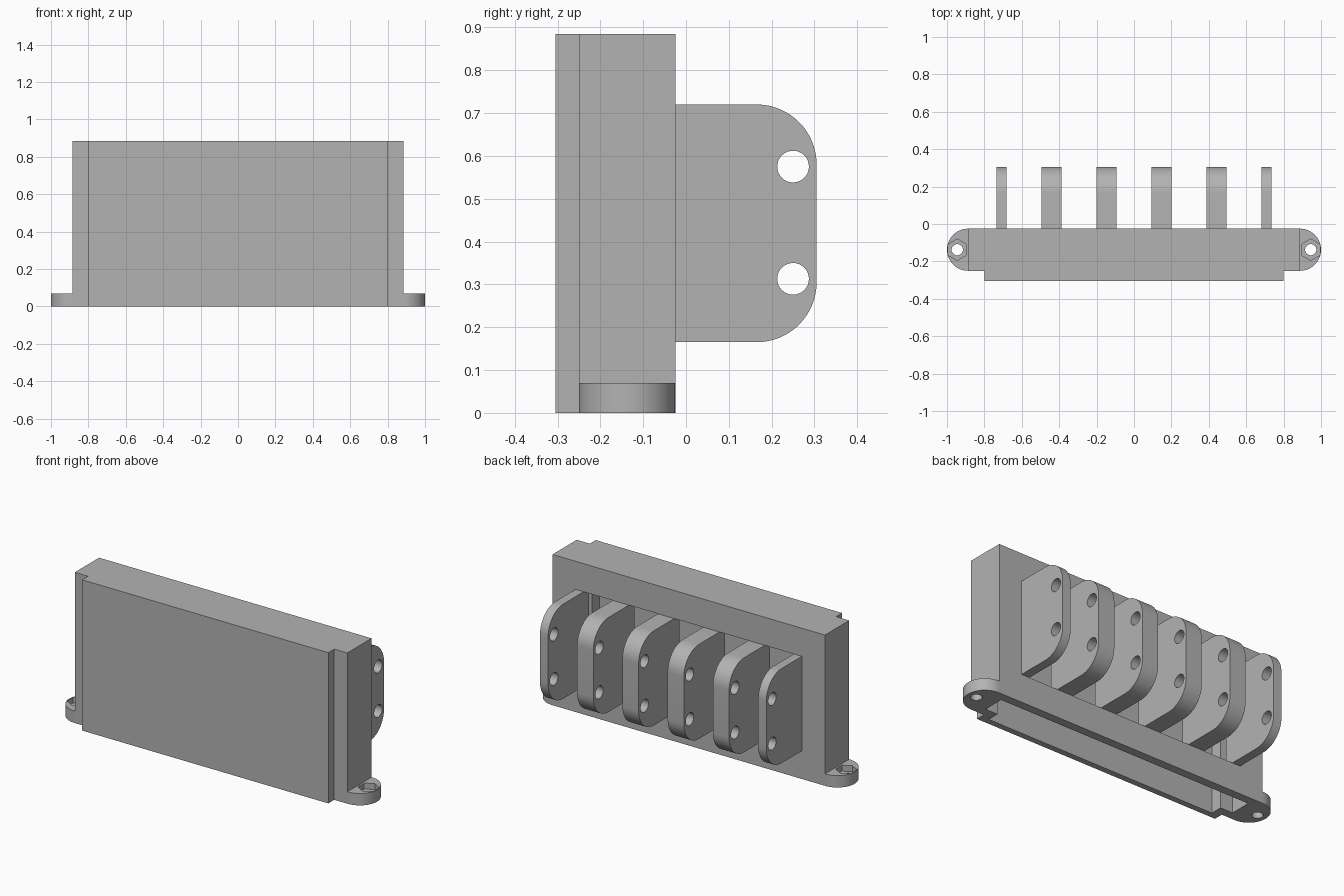
import bpy, bmesh, math
from mathutils import Matrix

if "Cube" in bpy.data.objects:
    bpy.data.objects.remove(bpy.data.objects["Cube"])

grey = bpy.data.materials.new("plain grey")
grey.diffuse_color = (0.45, 0.45, 0.45, 1)
grey.use_nodes = True
grey.node_tree.nodes["Principled BSDF"].inputs["Base Color"].default_value = grey.diffuse_color


def prism(name, pts, lo, hi, axis='Z', helper=False):
    """Extrude a 2D outline along Z (points are x, y) or along X (points are y, z)."""
    place = (lambda p, h: (p[0], p[1], h)) if axis == 'Z' else (lambda p, h: (h, p[0], p[1]))
    bm = bmesh.new()
    face = bm.faces.new([bm.verts.new(place(p, lo)) for p in pts])
    ext = bmesh.ops.extrude_face_region(bm, geom=[face])
    step = (0, 0, hi - lo) if axis == 'Z' else (hi - lo, 0, 0)
    bmesh.ops.translate(bm, vec=step, verts=[g for g in ext['geom'] if isinstance(g, bmesh.types.BMVert)])
    bmesh.ops.recalc_face_normals(bm, faces=bm.faces)
    me = bpy.data.meshes.new(name)
    bm.to_mesh(me)
    bm.free()
    ob = bpy.data.objects.new(name, me)
    bpy.context.collection.objects.link(ob)
    me.materials.append(grey)
    ob.hide_render = helper
    ob.hide_viewport = False
    return ob


def arc(cx, cy, r, a0, a1, n):
    return [(cx + r * math.cos(math.radians(a0 + (a1 - a0) * i / n)),
             cy + r * math.sin(math.radians(a0 + (a1 - a0) * i / n))) for i in range(n + 1)]


def circle(cx, cy, r, n, start=0):
    return arc(cx, cy, r, start, start + 360, n)[:-1]


def rect(x0, x1, y0, y1):
    return [(x0, y0), (x1, y0), (x1, y1), (x0, y1)]


def combine(ob, others, op):
    """Apply booleans and remove the used pieces."""
    for other in others:
        mod = ob.modifiers.new("bool", 'BOOLEAN')
        mod.operation, mod.solver, mod.object = op, 'EXACT', other
        bpy.context.view_layer.objects.active = ob
        bpy.ops.object.modifier_apply(modifier=mod.name)
        bpy.data.objects.remove(other)


def smooth(ob):
    bpy.ops.object.select_all(action='DESELECT')
    ob.select_set(True)
    bpy.context.view_layer.objects.active = ob
    bpy.ops.object.shade_smooth_by_angle(angle=math.radians(30))


def stepped(wide, narrow, back, step, front):
    """Plan outline: wide at the back, narrower at the front."""
    return [(-wide, back), (-wide, step), (-narrow, step), (-narrow, front),
            (narrow, front), (narrow, step), (wide, step), (wide, back)]


# Housing shell with round mounting ears
housing = prism("housing", stepped(0.885, 0.80, -0.025, -0.25, -0.305), 0, 0.885)
EAR_Y, EAR_R = -0.1375, 0.1125
ears = []
for s in (-1, 1):
    pts = [(s * 0.86, EAR_Y - EAR_R)] + [(s * x, y) for x, y in arc(0.8875, EAR_Y, EAR_R, -90, 90, 32)]
    ears.append(prism("ear", pts + [(s * 0.86, EAR_Y + EAR_R)], 0, 0.07))
combine(housing, ears, 'UNION')

# Stepped cavity open at the bottom
cuts = [prism("cavity_cutter", stepped(0.83, 0.75, -0.075, -0.20, -0.27), -0.1, 0.835, helper=True)]

# Hinge lug positions; the outer two are half as wide
PITCH, HALF, EDGE = 0.294, 0.0525, 0.735
Z0, Z1 = 0.165, 0.72
spans = [(max(-EDGE, i * PITCH - HALF), min(EDGE, i * PITCH + HALF))
         for i in (-2.5, -1.5, -0.5, 0.5, 1.5, 2.5)]

# Openings in the back wall between the lugs
for left, right in zip(spans, spans[1:]):
    cuts.append(prism("opening_cutter", rect(left[1], right[0], -0.12, 0.1), Z0, Z1, helper=True))

# Screw holes and hexagonal nut pockets in the ears
for s in (-1, 1):
    cuts.append(prism("screw_cutter", circle(s * 0.945, EAR_Y, 0.03, 32), -0.1, 0.2, helper=True))
    cuts.append(prism("nut_cutter", circle(s * 0.945, EAR_Y, 0.057, 6, 30), 0.035, 0.2, helper=True))
combine(housing, cuts, 'DIFFERENCE')
smooth(housing)

# Hinge lugs with rounded outer corners and two pin holes
R, TIP = 0.14, 0.305
profile = ([(-0.025, Z0)] + arc(TIP - R, Z0 + R, R, -90, 0, 16)
           + arc(TIP - R, Z1 - R, R, 0, 90, 16) + [(-0.025, Z1)])
for i, (x0, x1) in enumerate(spans):
    lug = prism("hinge_lug_%d" % (i + 1), profile, x0, x1, 'X')
    combine(lug, [prism("pin_cutter", circle(0.25, z, 0.037, 32), x0 - 0.1, x1 + 0.1, 'X', True)
                  for z in (0.313, 0.575)], 'DIFFERENCE')
    smooth(lug)
